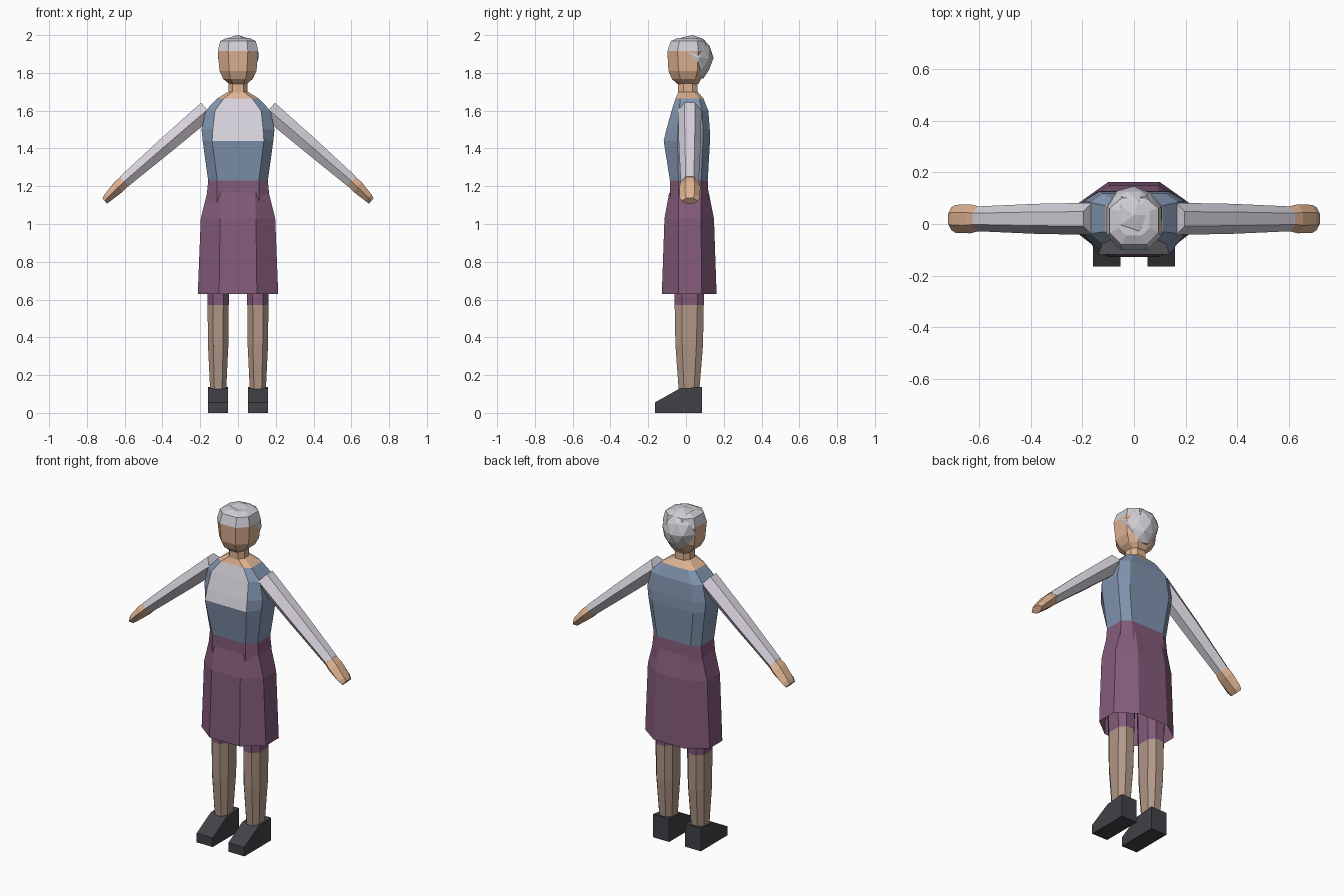
import bpy, bmesh, math, random
from mathutils import Vector

if "Cube" in bpy.data.objects:
    bpy.data.objects.remove(bpy.data.objects["Cube"], do_unlink=True)


def material(name, r, g, b):
    lin = [((c / 255 + 0.055) / 1.055) ** 2.4 for c in (r, g, b)] + [1]
    m = bpy.data.materials.new(name)
    m.use_nodes = True
    m.diffuse_color = lin
    m.node_tree.nodes["Principled BSDF"].inputs["Base Color"].default_value = lin
    return m


SKIN = material("skin", 222, 178, 146)
GREY = material("hair grey", 206, 204, 210)
WHITE = material("blouse white", 216, 211, 221)
BLUE = material("vest blue", 130, 149, 176)
PLUM = material("skirt plum", 132, 91, 122)
STOCKING = material("stocking brown", 176, 151, 134)
BLACK = material("shoe black", 66, 65, 71)


def finish(name, bm, mats, rule=None):
    """Turn a bmesh into a flat shaded object, colouring faces by a rule."""
    bm.normal_update()
    for f in bm.faces:
        f.material_index = rule(f.calc_center_median(), f.normal) if rule else 0
    mesh = bpy.data.meshes.new(name)
    bm.to_mesh(mesh)
    bm.free()
    for m in mats:
        mesh.materials.append(m)
    ob = bpy.data.objects.new(name, mesh)
    bpy.context.collection.objects.link(ob)
    return ob


def loft(name, rings, mats, rule=None, caps=True):
    """Skin a list of equal-sized rings of points."""
    bm = bmesh.new()
    vs = [[bm.verts.new(p) for p in ring] for ring in rings]
    n = len(rings[0])
    for lo, hi in zip(vs, vs[1:]):
        for i in range(n):
            j = (i + 1) % n
            bm.faces.new((lo[i], lo[j], hi[j], hi[i]))
    if caps:
        bm.faces.new(vs[0][::-1])
        bm.faces.new(vs[-1])
    bmesh.ops.recalc_face_normals(bm, faces=bm.faces)
    return finish(name, bm, mats, rule)


def octagon(z, a, b, yf, y1, y2, yb, cx=0):
    """Eight-sided ring: flat front/back half width a, side half width b."""
    return [(cx + x, y, z) for x, y in ((-a, yf), (a, yf), (b, y1), (b, y2),
                                        (a, yb), (-a, yb), (-b, y2), (-b, y1))]


# Torso: plum hips, blue vest, white front panel, skin neckline
def torso_rule(c, n):
    if c.z < 1.23:
        return 3
    if c.z > 1.67:
        return 0
    return 2 if c.z > 1.45 and c.y < -0.05 and abs(c.x) < 0.02 else 1


loft("torso", [octagon(*r) for r in (
    (0.93, 0.10, 0.17, -0.07, -0.035, 0.08, 0.12),
    (1.05, 0.11, 0.175, -0.085, -0.04, 0.085, 0.125),
    (1.23, 0.11, 0.158, -0.085, -0.04, 0.08, 0.115),
    (1.44, 0.137, 0.187, -0.118, -0.045, 0.09, 0.127),
    (1.50, 0.133, 0.193, -0.104, -0.043, 0.09, 0.126),
    (1.60, 0.122, 0.172, -0.076, -0.037, 0.085, 0.118),
    (1.665, 0.075, 0.11, -0.055, -0.03, 0.07, 0.092),
    (1.70, 0.03, 0.052, -0.04, -0.012, 0.04, 0.062))],
    (SKIN, BLUE, WHITE, PLUM), torso_rule)

# Open skirt
loft("skirt", [octagon(*r) for r in (
    (0.63, 0.10, 0.213, -0.128, -0.04, 0.082, 0.162),
    (1.03, 0.095, 0.197, -0.114, -0.04, 0.08, 0.148),
    (1.165, 0.09, 0.163, -0.089, -0.04, 0.08, 0.121))], (PLUM,), caps=False)

# Neck
loft("neck", [octagon(z, 0.028, 0.05, -0.042, -0.012, 0.035, 0.062)
              for z in (1.69, 1.78)], (SKIN,))

# Head: skin face with a hair-coloured crown
loft("head", [octagon(*r) for r in (
    (1.74, 0.025, 0.045, -0.045, -0.01, 0.04, 0.065),
    (1.768, 0.04, 0.078, -0.075, -0.03, 0.05, 0.08),
    (1.81, 0.047, 0.098, -0.093, -0.04, 0.06, 0.10),
    (1.915, 0.052, 0.107, -0.099, -0.045, 0.065, 0.115),
    (1.968, 0.048, 0.094, -0.08, -0.035, 0.06, 0.10),
    (1.985, 0.03, 0.06, -0.045, -0.015, 0.05, 0.075))],
    (SKIN, GREY), lambda c, n: int(c.z > 1.915))

# Hair: crumpled ball, trimmed away from the face
random.seed(4)
bm = bmesh.new()
bmesh.ops.create_icosphere(bm, subdivisions=2, radius=1)
for v in bm.verts:
    d = v.co.copy()
    s = random.uniform(0.91, 1.06) if d.z < 0.95 else 1.0
    p = Vector((d.x * 0.112 * s, 0.034 + d.y * 0.114 * s, 1.878 + d.z * 0.122 * s))
    if p.y < 0.02:
        p.z = max(p.z, 1.918)
    p.z = min(p.z, 2.0)
    v.co = p
finish("hair", bm, (GREY,))


# Arms: hexagonal tube following a sloping axis
def arm_ring(side, x, z, half_y, half_t, cy=0.02):
    ux, uz = 0.65, 0.76
    ring = []
    for y, t in ((-1, 0), (-0.45, 1), (0.45, 1), (1, 0), (0.45, -1), (-0.45, -1)):
        ring.append((side * (x + ux * t * half_t), cy + y * half_y, z + uz * t * half_t))
    return ring


for side, label in ((1, "left"), (-1, "right")):
    loft(label + "_sleeve", [arm_ring(side, *r) for r in (
        (0.163, 1.604, 0.062, 0.05),
        (0.38, 1.418, 0.058, 0.044),
        (0.603, 1.225, 0.048, 0.034))], (WHITE,))
    loft(label + "_hand", [arm_ring(side, *r) for r in (
        (0.59, 1.235, 0.045, 0.031),
        (0.632, 1.197, 0.056, 0.034),
        (0.69, 1.14, 0.054, 0.024),
        (0.706, 1.122, 0.044, 0.019))], (SKIN,))

    # Legs: plum undershorts above the stockings
    cx = side * 0.105
    loft(label + "_leg", [octagon(*r, cx) for r in (
        (0.11, 0.020, 0.042, -0.038, -0.01, 0.042, 0.07),
        (0.36, 0.026, 0.054, -0.056, -0.02, 0.055, 0.09),
        (0.57, 0.027, 0.056, -0.06, -0.02, 0.06, 0.094),
        (0.70, 0.030, 0.060, -0.062, -0.02, 0.062, 0.096),
        (0.98, 0.035, 0.065, -0.065, -0.025, 0.065, 0.10))],
        (STOCKING, PLUM), lambda c, n: int(c.z > 0.57))

    # Wedge shoes
    profile = ((-0.165, 0), (0.085, 0), (0.085, 0.138), (-0.035, 0.128), (-0.165, 0.055))
    loft(label + "_shoe", [[(cx + w, y, z) for y, z in profile]
                           for w in (-0.053, 0.053)], (BLACK,))
